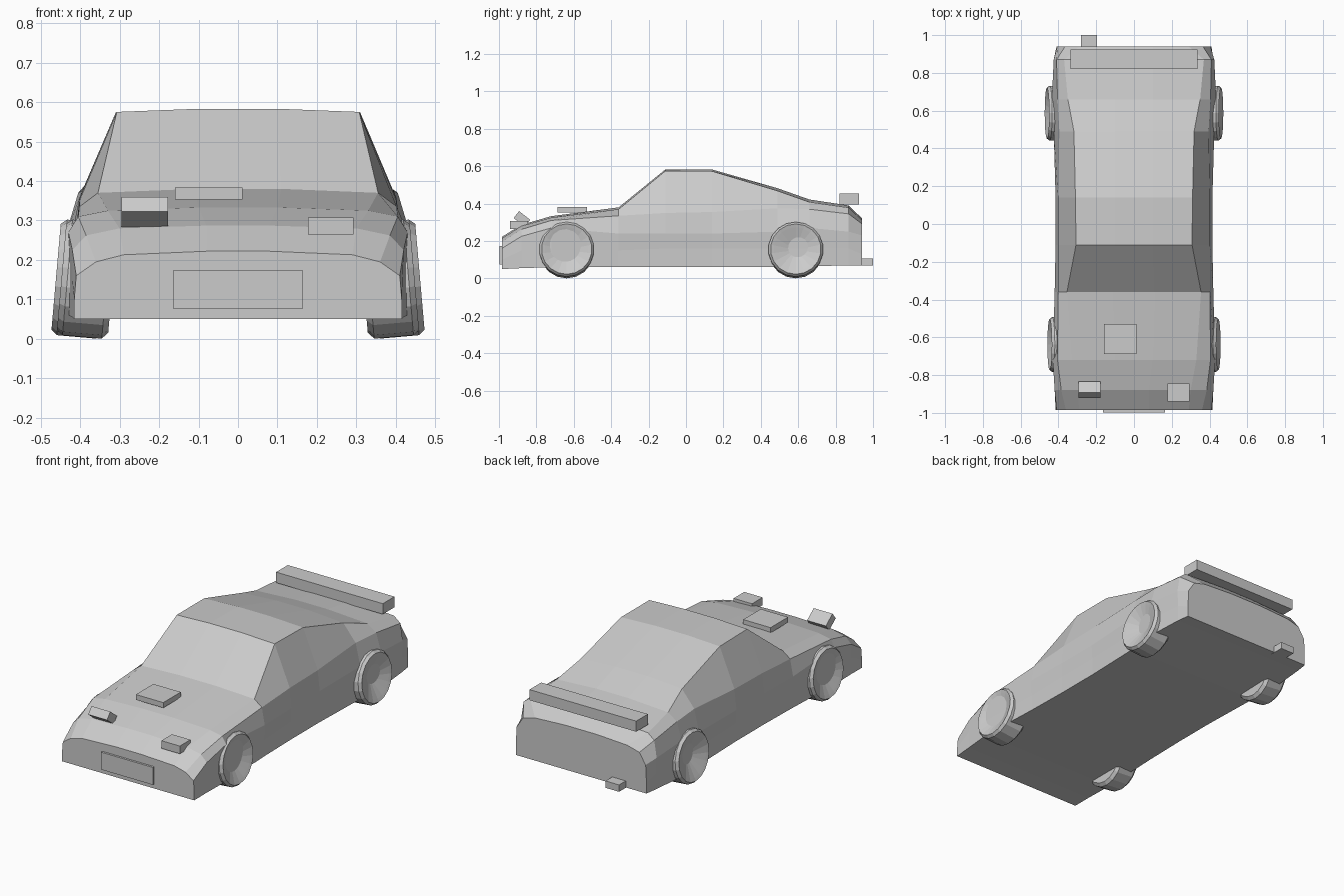
import bpy, bmesh, math
from mathutils import Matrix, Vector

if "Cube" in bpy.data.objects:
    bpy.data.objects.remove(bpy.data.objects["Cube"])

grey = bpy.data.materials.new("light grey")
grey.diffuse_color = (0.6, 0.6, 0.6, 1)
grey.use_nodes = True
grey.node_tree.nodes["Principled BSDF"].inputs["Base Color"].default_value = grey.diffuse_color


def finish(name, bm):
    bmesh.ops.recalc_face_normals(bm, faces=bm.faces)
    mesh = bpy.data.meshes.new(name)
    bm.to_mesh(mesh)
    bm.free()
    mesh.materials.append(grey)
    ob = bpy.data.objects.new(name, mesh)
    bpy.context.collection.objects.link(ob)
    return ob


def box(name, x, y, z, tilt=0):
    lo, hi = Vector((x[0], y[0], z[0])), Vector((x[1], y[1], z[1]))
    bm = bmesh.new()
    size = Matrix.Diagonal((*(hi - lo), 1))
    bmesh.ops.create_cube(bm, size=1, matrix=Matrix.Translation((lo + hi) / 2)
                          @ Matrix.Rotation(tilt, 4, 'X') @ size)
    return finish(name, bm)


# Body: half sections lofted from nose to tail
# y, floor z, then (x, z) of lower side, shoulder, waist, roof edge, roof middle
sections = [
    (-0.985, .05, .415, .10, .410, .16, .360, .195, .290, .213, .08, .222),
    (-0.88, .055, .420, .15, .420, .225, .385, .262, .300, .280, .08, .287),
    (-0.72, .06, .430, .15, .430, .27, .405, .310, .330, .325, .10, .333),
    (-0.36, .06, .415, .15, .420, .24, .402, .335, .355, .370, .11, .380),
    (-0.11, .06, .410, .16, .415, .24, .402, .350, .307, .575, .10, .583),
    (0.14, .06, .410, .16, .415, .24, .402, .355, .310, .573, .10, .582),
    (0.49, .06, .420, .16, .425, .25, .395, .375, .318, .468, .10, .482),
    (0.66, .065, .435, .16, .435, .27, .405, .370, .350, .408, .10, .422),
    (0.87, .07, .420, .16, .425, .25, .410, .345, .370, .378, .10, .390),
    (0.94, .07, .410, .13, .405, .23, .365, .292, .290, .312, .10, .322),
]
bm = bmesh.new()
rings = []
for y, floor, *p in sections:
    half = [(p[0], floor)] + list(zip(p[0::2], p[1::2]))
    ring = half + [(-x, z) for x, z in reversed(half)]
    rings.append([bm.verts.new((x, y, z)) for x, z in ring])
for a, b in zip(rings, rings[1:]):
    for i in range(len(a)):
        j = (i + 1) % len(a)
        bm.faces.new((a[i], a[j], b[j], b[i]))
bm.faces.new(rings[0])
bm.faces.new(rings[-1])
finish("body", bm)

# Wheels: lathed, dished faces, leaning outward at the bottom
PROFILE = [(-.13, .13), (-.115, .147), (-.015, .147), (0, .135), (-.006, .118), (-.04, .03)]
SIDES = 18


def wheel(name, side, x, y):
    bm = bmesh.new()
    lean = Matrix.Rotation(math.radians(-5), 4, 'Y')
    loops = []
    for px, r in PROFILE:
        loop = []
        for k in range(SIDES):
            t = 2 * math.pi * k / SIDES
            v = lean @ Vector((px, r * math.sin(t), r * math.cos(t)))
            loop.append(bm.verts.new((side * (x + v.x), y + v.y, .157 + v.z)))
        loops.append(loop)
    for a, b in zip(loops, loops[1:]):
        for k in range(SIDES):
            n = (k + 1) % SIDES
            bm.faces.new((a[k], a[n], b[n], b[k]))
    bm.faces.new(loops[0])
    bm.faces.new(loops[-1])
    finish(name, bm)


for side, label in ((1, "right"), (-1, "left")):
    wheel("front_wheel_" + label, side, .447, -.638)
    wheel("rear_wheel_" + label, side, .461, .587)

# Fittings
box("front_plate", (-.163, .163), (-.997, -.98), (.075, .174))
box("raised_headlight", (-.295, -.177), (-.915, -.839), (.2945, .3415), math.radians(-38))
box("flat_headlight", (.177, .293), (-.94, -.845), (.264, .308))
box("hood_scoop", (-.16, .012), (-.687, -.53), (.353, .383))
box("rear_spoiler", (-.335, .335), (.82, .925), (.395, .455))
box("exhaust", (-.28, -.195), (.92, 1.0), (.068, .107))
